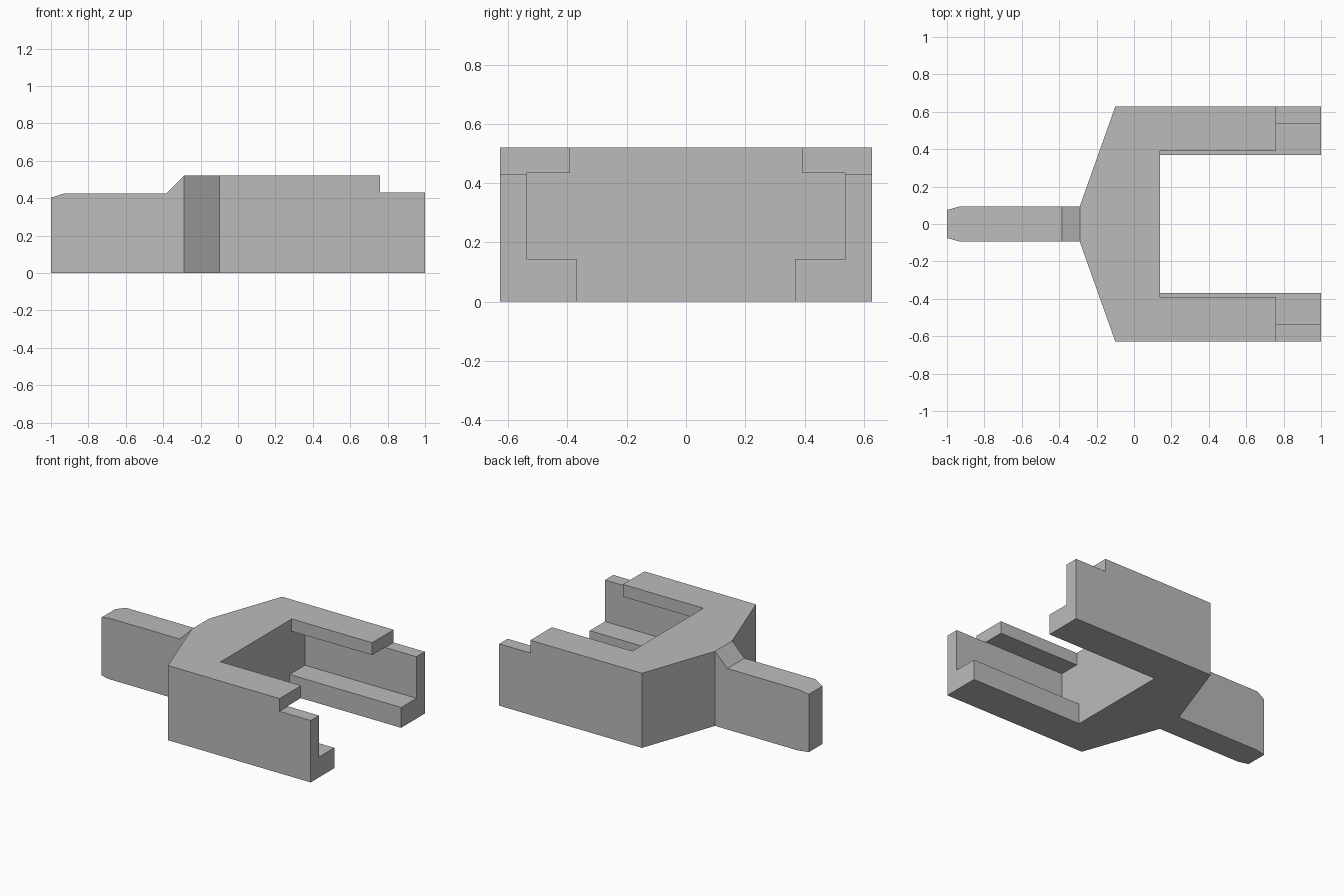
import bpy
import bmesh
from math import radians

if "Cube" in bpy.data.objects:
    bpy.data.objects.remove(bpy.data.objects["Cube"], do_unlink=True)

grey = bpy.data.materials.new("plain grey")
grey.use_nodes = True
colour = (0.5, 0.5, 0.5, 1)
grey.diffuse_color = colour
grey.node_tree.nodes["Principled BSDF"].inputs["Base Color"].default_value = colour


def prism(name, points, offset):
    """Extrude a closed 3D outline along an offset into a solid."""
    bm = bmesh.new()
    face = bm.faces.new([bm.verts.new(p) for p in points])
    swept = bmesh.ops.extrude_face_region(bm, geom=[face])["geom"]
    moved = [g for g in swept if isinstance(g, bmesh.types.BMVert)]
    bmesh.ops.translate(bm, verts=moved, vec=offset)
    bmesh.ops.recalc_face_normals(bm, faces=bm.faces)
    mesh = bpy.data.meshes.new(name)
    bm.to_mesh(mesh)
    bm.free()
    obj = bpy.data.objects.new(name, mesh)
    bpy.context.collection.objects.link(obj)
    mesh.materials.append(grey)
    return obj


def mirrored(half):
    """Close a half outline of (a, b) pairs by mirroring it across a = 0."""
    return half + [(-a, b) for a, b in reversed(half)]


def cut(target, cutter):
    mod = target.modifiers.new(cutter.name, "BOOLEAN")
    mod.operation = "DIFFERENCE"
    mod.solver = "EXACT"
    mod.object = cutter
    cutter.hide_render = True
    cutter.hide_viewport = True
    cutter.display_type = "WIRE"


HEIGHT = 0.52
NECK_X, NECK_Y = -0.29, 0.094

# Yoke: tapered plan that widens into the two arms
plan = mirrored([(NECK_Y, NECK_X), (0.628, -0.1), (0.628, 1)])
yoke = prism("yoke", [(x, y, 0) for y, x in plan], (0, 0, HEIGHT))

# Opening between the arms, with a channel along each inner side
opening = mirrored([(0.368, -0.1), (0.368, 0.142), (0.536, 0.142),
                    (0.536, 0.434), (0.391, 0.434), (0.391, 0.7)])
cut(yoke, prism("opening_cutter", [(0.14, y, z) for y, z in opening], (1, 0, 0)))

# Lowered top at the arm ends
notch = [(0.76, -1, 0.431), (1.2, -1, 0.431), (1.2, -1, 0.8), (0.76, -1, 0.8)]
cut(yoke, prism("arm_end_cutter", notch, (0, 2, 0)))

# Handle: side profile with a ramp up to the yoke and a tapered tip
profile = [(-1, 0), (-0.93, 0), (NECK_X, 0), (NECK_X, HEIGHT),
           (-0.385, 0.425), (-0.93, 0.425), (-1, 0.403)]
handle = prism("handle", [(x, -NECK_Y, z) for x, z in profile], (0, 2 * NECK_Y, 0))
for vert in handle.data.vertices:
    if vert.co.x < -0.99:
        vert.co.y *= 0.8

# Soften only the slight bends at the handle tip
bpy.ops.object.select_all(action="DESELECT")
handle.select_set(True)
bpy.context.view_layer.objects.active = handle
bpy.ops.object.shade_smooth_by_angle(angle=radians(18))
